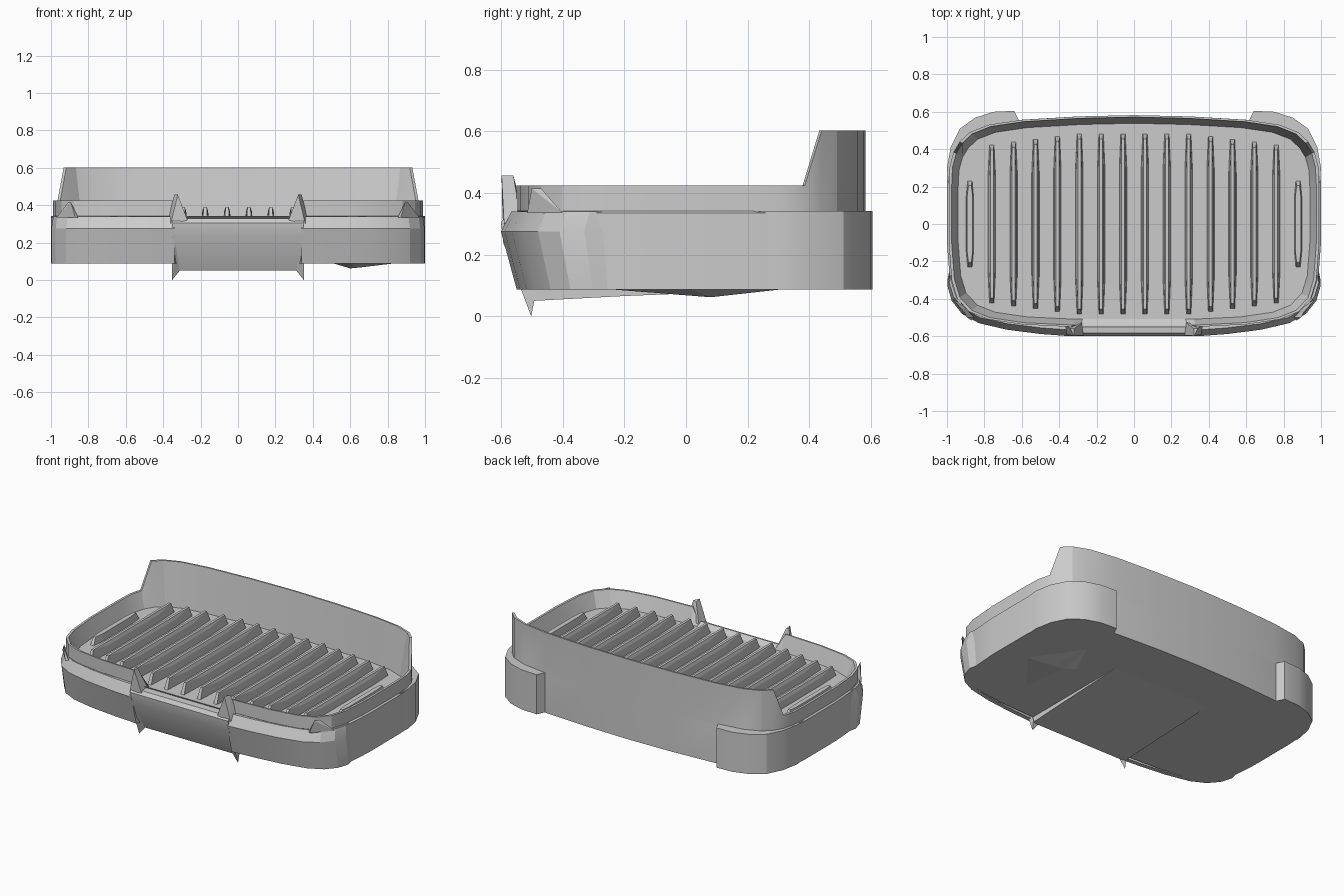
import bpy, bmesh

if "Cube" in bpy.data.objects:
    bpy.data.objects.remove(bpy.data.objects["Cube"])

def finish(name, bm, smooth=True):
    bmesh.ops.recalc_face_normals(bm, faces=bm.faces)
    me = bpy.data.meshes.new(name)
    bm.to_mesh(me)
    bm.free()
    ob = bpy.data.objects.new(name, me)
    bpy.context.collection.objects.link(ob)
    if smooth:
        bpy.ops.object.select_all(action='DESELECT')
        ob.select_set(True)
        bpy.context.view_layer.objects.active = ob
        bpy.ops.object.shade_smooth_by_angle(angle=0.35)
    return ob

def loft(name, rings):
    """Skin a list of closed point loops and cap both ends."""
    bm = bmesh.new()
    vs = [[bm.verts.new(p) for p in r] for r in rings]
    n = len(vs[0])
    for a, b in zip(vs, vs[1:]):
        for i in range(n):
            j = (i + 1) % n
            bm.faces.new((a[i], a[j], b[j], b[i]))
    bm.faces.new(vs[0])
    bm.faces.new(vs[-1])
    return finish(name, bm)

def hull(name, pts):
    bm = bmesh.new()
    for p in pts:
        bm.verts.new(p)
    bmesh.ops.convex_hull(bm, input=bm.verts)
    bmesh.ops.dissolve_limit(bm, angle_limit=0.01, verts=bm.verts, edges=bm.edges)
    return finish(name, bm, False)

# Tray outline, front centre to back centre
half = [(0, -.55), (.29, -.55), (.335, -.55), (.6, -.537), (.78, -.51), (.88, -.47),
        (.945, -.4), (.975, -.3), (.99, -.1), (.99, .2), (.985, .31), (.965, .385),
        (.932, .44), (.88, .49), (.78, .53), (.6, .557), (.3, .575), (0, .582)]
outline = half + [(-x, y) for x, y in half[-2:0:-1]]

def ring(sx, sy, z, front=None):
    return [(x * sx, y * (front if front and y < -.35 else sy),
             z(x, y) if callable(z) else z) for x, y in outline]

def rim(x, y):
    if y >= .43:
        return .602        # tall back guard
    if y < -.5 and abs(x) < .3:
        return .337        # front pouring gap
    return .424

# Tray body with recessed floor
loft("tray_body", [ring(1.01, 1, .087, .91), ring(1.01, 1, .335, .98), ring(1, 1, .342),
                   ring(1, 1, rim), ring(.985, .982, rim), ring(.95, .925, .324)])

# Raised ribs on the cooking floor
for i in range(16):
    x = (i - 7.5) * .117
    a = abs(x)
    L = .235 if a > .8 else .485 - .06 * max(0, a - .3) / .46
    w, top = .021, (.37 if a > .8 else .39)
    pts = []
    for s in (1, -1):
        pts += [(x - w * .6, s * L, .317), (x + w * .6, s * L, .317),
                (x - w, s * L * .6, .317), (x + w, s * L * .6, .317),
                (x - .015, s * L * .6, .37), (x + .015, s * L * .6, .37),
                (x - .008, s * (L - .03), top), (x + .008, s * (L - .03), top)]
    hull(f"rib_{i + 1}", pts)

# Centre front spout panel, with its wedge under the tray
prof = [(-.53, .332), (-.583, .328), (-.6, .305), (-.592, .235), (-.5, .05),
        (-.2, .066), (.1, .078), (.28, .089), (-.3, .12)]
loft("spout_panel", [[(x, y, z) for y, z in prof] for x in (-.35, .35)])

# Shallow swelling underneath
hull("underside_swell", [(.5, .1, .092), (.6, .08, .062), (.66, .06, .068), (.86, 0, .092),
                         (.62, -.3, .092), (.62, .35, .092)])

front = [(.34, -.6), (.5, -.588), (.68, -.565), (.83, -.53), (.92, -.48),
         (.975, -.41), (.998, -.33), (.985, -.26)]
back = [(.64, .605), (.75, .6), (.85, .568), (.93, .51), (.98, .41), (1.0, .3), (.992, .22)]

for side, s in (("right", 1), ("left", -1)):
    # Chamfered front corner bumper, undercut toward the bottom
    loft(f"front_bumper_{side}",
         [[(s * x * .965, y * .87, .087), (s * x, y * .915, .087), (s * x, y, .275),
           (s * x * .99, y * .945, .34), (s * x * .965, y * .89, .338)] for x, y in front])
    # Back corner bumper
    loft(f"back_bumper_{side}",
         [[(s * x * .955, y * .9, .087), (s * x, y, .087), (s * x, y, .342),
           (s * x * .955, y * .9, .342)] for x, y in back])
    # Upright horn beside the pouring gap
    hull(f"gap_horn_{side}",
         [(s * .27, -.595, .32), (s * .275, -.525, .327), (s * .37, -.54, .34),
          (s * .36, -.59, .3), (s * .322, -.598, .457), (s * .34, -.56, .457),
          (s * .32, -.56, .45)])
    # Downward point at the lower panel corner
    hull(f"lower_point_{side}",
         [(s * .352, -.502, .0), (s * .352, -.59, .235), (s * .31, -.5, .052),
          (s * .33, -.58, .22), (s * .354, -.49, .06), (s * .354, -.57, .24)])
    # Small fin on the front corner
    hull(f"corner_fin_{side}",
         [(s * .855, -.5, .335), (s * .87, -.515, .335), (s * .97, -.4, .335),
          (s * .91, -.44, .335), (s * .893, -.5, .415), (s * .908, -.47, .415)])
